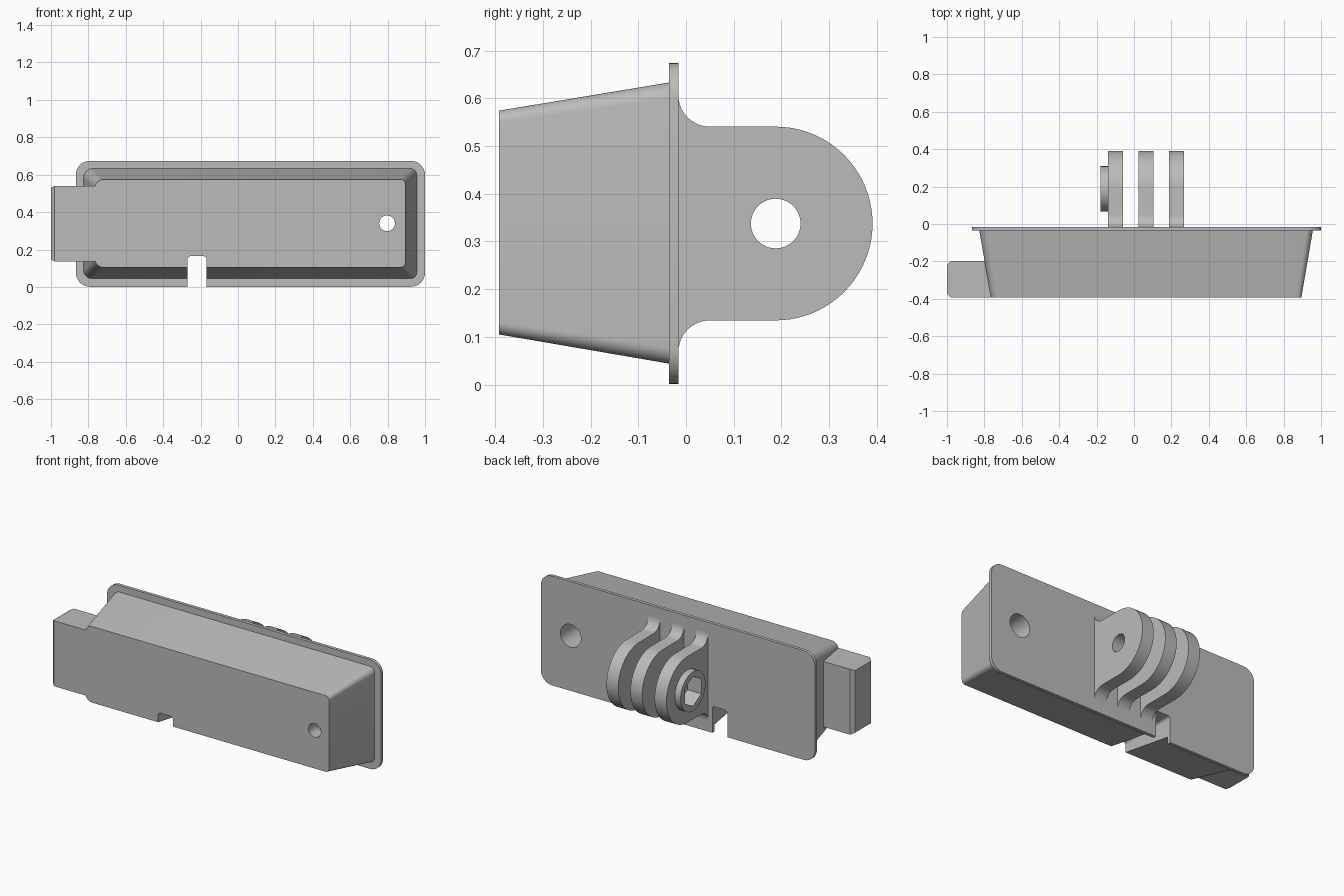
import bpy, bmesh, math
from mathutils import Vector

if "Cube" in bpy.data.objects:
    bpy.data.objects.remove(bpy.data.objects["Cube"])

grey = bpy.data.materials.new("plain grey")
grey.diffuse_color = (0.5, 0.5, 0.5, 1)
grey.use_nodes = True
grey.node_tree.nodes["Principled BSDF"].inputs["Base Color"].default_value = grey.diffuse_color
ZC = 0.3375  # height of the centre line


def loft(name, ring_a, ring_b):
    """Solid between two matching rings of 3D points."""
    bm = bmesh.new()
    a = [bm.verts.new(p) for p in ring_a]
    b = [bm.verts.new(p) for p in ring_b]
    n = len(a)
    bm.faces.new(a)
    bm.faces.new(b[::-1])
    for i in range(n):
        bm.faces.new((a[i], b[i], b[(i + 1) % n], a[(i + 1) % n]))
    bmesh.ops.recalc_face_normals(bm, faces=bm.faces)
    me = bpy.data.meshes.new(name)
    bm.to_mesh(me)
    bm.free()
    me.materials.append(grey)
    ob = bpy.data.objects.new(name, me)
    bpy.context.collection.objects.link(ob)
    return ob


def arc(cu, cv, r, a0, a1, n):
    return [(cu + r * math.cos(math.radians(a0 + (a1 - a0) * i / n)),
             cv + r * math.sin(math.radians(a0 + (a1 - a0) * i / n))) for i in range(n + 1)]


def round_rect(x0, x1, z0, z1, rl, rr, n=8):
    """Rounded rectangle with separate left and right corner radii."""
    return (arc(x1 - rr, z1 - rr, rr, 0, 90, n) + arc(x0 + rl, z1 - rl, rl, 90, 180, n)
            + arc(x0 + rl, z0 + rl, rl, 180, 270, n) + arc(x1 - rr, z0 + rr, rr, 270, 360, n))


def at_y(pts, y):
    return [Vector((u, y, v)) for u, v in pts]


def at_x(pts, x):
    return [Vector((x, u, v)) for u, v in pts]


def circle(cu, cv, r, n=48, a=0):
    return arc(cu, cv, r, a, a + 360, n)[:-1]


def cut(ob, cutters):
    bpy.context.view_layer.objects.active = ob
    for c in cutters:
        m = ob.modifiers.new("cut", 'BOOLEAN')
        m.operation, m.solver, m.object = 'DIFFERENCE', 'EXACT', c
        bpy.ops.object.modifier_apply(modifier=m.name)


# Tapered housing and back flange
body = loft("housing", at_y(round_rect(-0.765, 0.895, 0.105, 0.574, 0.045, 0.025), -0.392),
            at_y(round_rect(-0.828, 0.957, 0.043, 0.634, 0.05, 0.035), -0.03))
plate = round_rect(-0.867, 1.0, 0.001, 0.674, 0.075, 0.075)
flange = loft("flange", at_y(plate, -0.036), at_y(plate, -0.016))

# Side block with a chamfered outer end
c = 0.02
block = loft("side_block",
             at_x([(-0.392, 0.137), (-0.197, 0.137), (-0.197, 0.54), (-0.392, 0.54)], -0.7),
             at_x([(-0.392, 0.137), (-0.197, 0.137), (-0.197, 0.54), (-0.392, 0.54)], -1 + c))
tip = loft("side_block_tip",
           at_x([(-0.392, 0.137), (-0.197, 0.137), (-0.197, 0.54), (-0.392, 0.54)], -1 + c),
           at_x([(-0.392 + c, 0.147), (-0.197 - c, 0.147),
                 (-0.197 - c, 0.53), (-0.392 + c, 0.53)], -1))

# Bottom slot, screw hole and its wide counterbore
slot_pts = round_rect(-0.27, -0.168, -0.2, 0.165, 0.018, 0.018)
slot = loft("slot_cutter", at_y(slot_pts, -0.6), at_y(slot_pts, 0.1))
hole = loft("hole_cutter", at_y(circle(0.797, 0.34, 0.042), -0.6),
            at_y(circle(0.797, 0.34, 0.042), 0.1))
bore = loft("bore_cutter", at_y(circle(0.797, 0.34, 0.07), -0.31),
            at_y(circle(0.797, 0.34, 0.07), 0.1))
for ob in (body, flange):
    cut(ob, (slot, hole, bore))

# Mounting prongs with filleted roots
R, F, YB, YC = 0.203, 0.066, -0.016, 0.188
profile = ([(YB - 0.01, ZC - R - F), (YB, ZC - R - F)]
           + arc(YB + F, ZC - R - F, F, 180, 90, 10)[1:]
           + arc(YC, ZC, R, -90, 90, 40)
           + arc(YB + F, ZC + R + F, F, 270, 180, 10)
           + [(YB - 0.01, ZC + R + F)])
pin = loft("pin_cutter", at_x(circle(YC, ZC, 0.052), -0.5), at_x(circle(YC, ZC, 0.052), 0.5))
hexagon = circle(YC, ZC, 0.092, 6, 30)
hex_cut = loft("hex_cutter", at_x(hexagon, -0.3), at_x(hexagon, -0.085))
parts = [body, flange, block, tip]
for i, x in enumerate((-0.14, 0.025, 0.188)):
    prong = loft("prong_%d" % (i + 1), at_x(profile, x), at_x(profile, x + 0.08))
    cut(prong, (pin, hex_cut) if i == 0 else (pin,))
    parts.append(prong)

# Nut boss on the outer prong
boss = loft("nut_boss", at_x(circle(YC, ZC, 0.121), -0.18), at_x(circle(YC, ZC, 0.121), -0.14))
cut(boss, (hex_cut,))
parts.append(boss)

for helper in (slot, hole, bore, pin, hex_cut):
    bpy.data.objects.remove(helper)

for ob in parts:
    bpy.ops.object.select_all(action='DESELECT')
    ob.select_set(True)
    bpy.context.view_layer.objects.active = ob
    bpy.ops.object.shade_smooth_by_angle(angle=math.radians(30))
